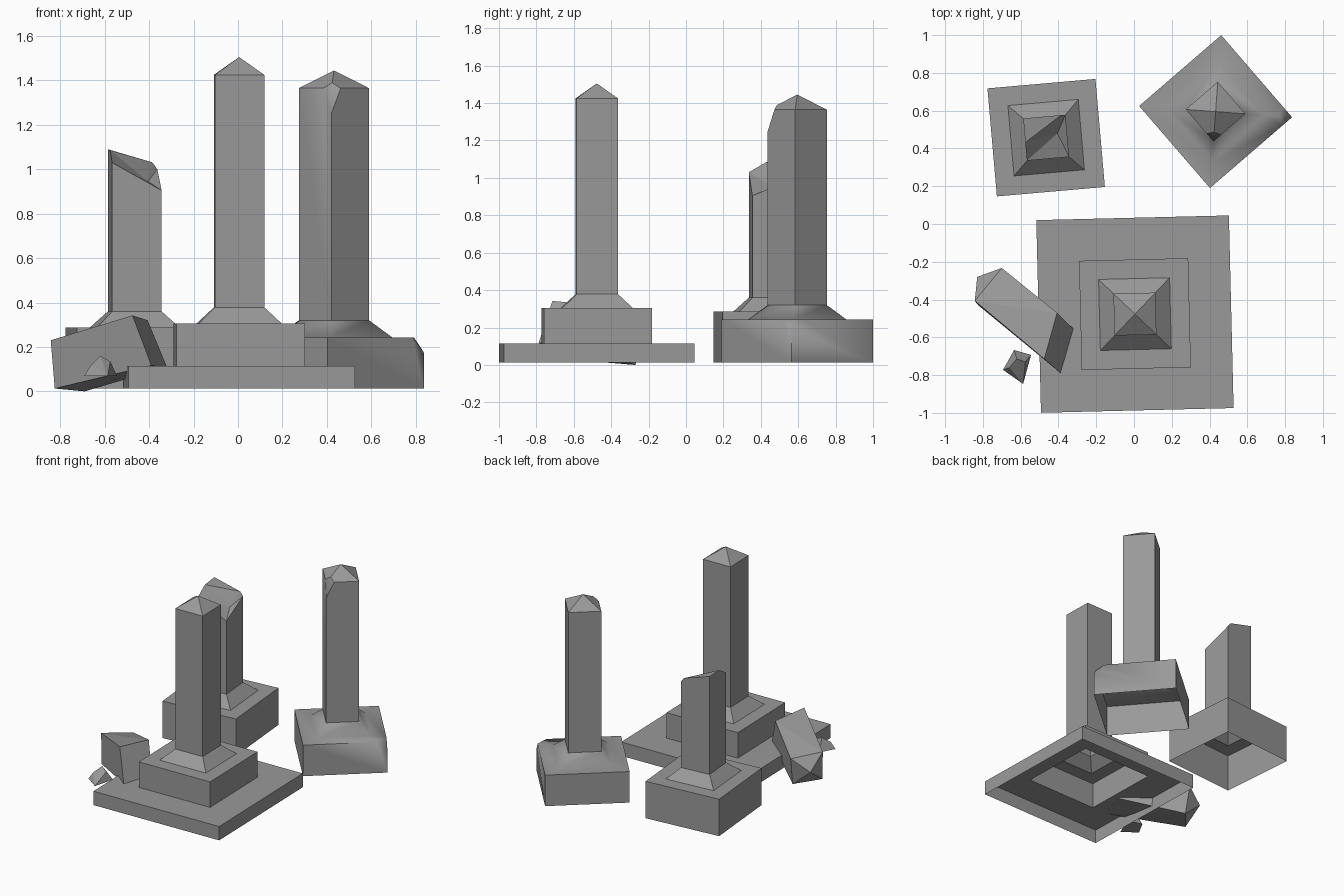
import bpy, bmesh
from math import sin, cos, radians
from mathutils import Vector

if "Cube" in bpy.data.objects:
    bpy.data.objects.remove(bpy.data.objects["Cube"])

# Dark grey stone
stone = bpy.data.materials.new("dark_stone")
stone.diffuse_color = (0.32, 0.32, 0.32, 1)
stone.use_nodes = True
stone.node_tree.nodes["Principled BSDF"].inputs["Base Color"].default_value = stone.diffuse_color


def finish(bm, name):
    mesh = bpy.data.meshes.new(name)
    bm.to_mesh(mesh)
    bm.free()
    mesh.materials.append(stone)
    ob = bpy.data.objects.new(name, mesh)
    bpy.context.collection.objects.link(ob)
    return ob


def square_shell(center, angle, profile):
    """Open-bottomed shell lofted through square rings of (half width, z)."""
    bm = bmesh.new()
    a = radians(angle)
    rings = []
    for h, z in profile:
        ring = []
        for sx, sy in ((-1, -1), (1, -1), (1, 1), (-1, 1)):
            x, y = sx * h, sy * h
            ring.append(bm.verts.new((center[0] + x * cos(a) - y * sin(a),
                                      center[1] + x * sin(a) + y * cos(a), z)))
        rings.append(ring)
    for lo, hi in zip(rings, rings[1:]):
        for i in range(4):
            j = (i + 1) % 4
            bm.faces.new((lo[i], lo[j], hi[j], hi[i]))
    return bm, rings


def pyramid_cap(bm, ring, center, z):
    tip = bm.verts.new((center[0], center[1], z))
    for i in range(4):
        bm.faces.new((ring[i], ring[(i + 1) % 4], tip))


def chip_corner(bm, vert, size):
    return bmesh.ops.bevel(bm, geom=[vert], offset=size, segments=1,
                           affect='VERTICES')['verts']


def rock(name, points):
    bm = bmesh.new()
    for p in points:
        bm.verts.new(p)
    bmesh.ops.convex_hull(bm, input=bm.verts[:])
    bmesh.ops.dissolve_limit(bm, angle_limit=radians(4),
                             verts=bm.verts[:], edges=bm.edges[:])
    bmesh.ops.recalc_face_normals(bm, faces=bm.faces[:])
    return finish(bm, name)


# Front pillar: slab, plinth, flared foot, shaft and pyramid top
c = (0.005, -0.477)
bm, rings = square_shell(c, 1.4, [(0.51, 0.012), (0.51, 0.115), (0.289, 0.115),
                                  (0.289, 0.305), (0.188, 0.305), (0.111, 0.378),
                                  (0.111, 1.425)])
pyramid_cap(bm, rings[-1], c, 1.505)
finish(bm, "front_pillar")

# Right pillar: turned, with soft foot and two chipped corners
c = (0.432, 0.595)
bm, rings = square_shell(c, 40.8, [(0.287, 0.012), (0.287, 0.243), (0.186, 0.243),
                                   (0.112, 0.32), (0.112, 1.365)])
pyramid_cap(bm, rings[-1], c, 1.445)
chip_corner(bm, rings[1][1], 0.068)
new = chip_corner(bm, rings[-1][0], 0.055)
min(new, key=lambda v: v.co.z).co.z = 1.25
bm.normal_update()
# Soft shading on the base and where the shaft chip meets its left face
for f in bm.faces:
    base = all(v.co.z < 0.33 for v in f.verts)
    chip = all(v in new for v in f.verts)
    left_side = f.normal.x < -0.4 and f.normal.y < -0.4 and abs(f.normal.z) < 0.1
    f.smooth = base or chip or left_side
for e in bm.edges:
    at_neck = all(abs(v.co.z - 0.32) < 0.005 for v in e.verts)
    if at_neck or e.calc_face_angle(0) > radians(70):
        e.smooth = False
finish(bm, "right_pillar")

# Left pillar: snapped off at the top
c = (-0.465, 0.457)
bm, rings = square_shell(c, 5, [(0.287, 0.012), (0.287, 0.287), (0.187, 0.287),
                                (0.112, 0.36)])
b = rings[-1]
tops = [Vector((v.co.x, v.co.y, z)) for v, z in zip(b, (1.03, 0.905, 1.0, 1.09))]
fl, fr, br, bl = [bm.verts.new(t) for t in tops]
left = bm.verts.new(tops[0].lerp(tops[3], 0.43) + Vector((0, 0, 0.03)))
back = bm.verts.new(tops[2].lerp(tops[3], 0.1) + Vector((0, 0, 0.022)))
mid = bm.verts.new((-0.405, 0.48, 0.945))
for f in ((b[0], b[1], fr, fl), (b[1], b[2], br, fr), (b[2], b[3], bl, back, br),
          (b[3], b[0], fl, left, bl), (left, back, bl), (fl, mid, left),
          (mid, back, left), (fl, fr, mid), (fr, br, mid), (br, back, mid)):
    bm.faces.new(f)
finish(bm, "left_broken_pillar")

# Fallen shaft piece leaning on the slab
rock("fallen_block", [(-0.843, -0.407, 0.23), (-0.70, -0.233, 0.205),
                      (-0.407, -0.47, 0.32), (-0.475, -0.714, 0.342),
                      (-0.32, -0.556, 0.11), (-0.39, -0.788, 0.117),
                      (-0.825, -0.43, 0.013), (-0.69, -0.27, 0.0),
                      (-0.83, -0.28, 0.12)])

# Small stone chip
rock("stone_chip", [(-0.635, -0.667, 0.07), (-0.545, -0.693, 0.07),
                    (-0.587, -0.847, 0.07), (-0.693, -0.772, 0.07),
                    (-0.62, -0.714, 0.16), (-0.575, -0.73, 0.135),
                    (-0.59, -0.778, 0.11), (-0.66, -0.76, 0.12)])
